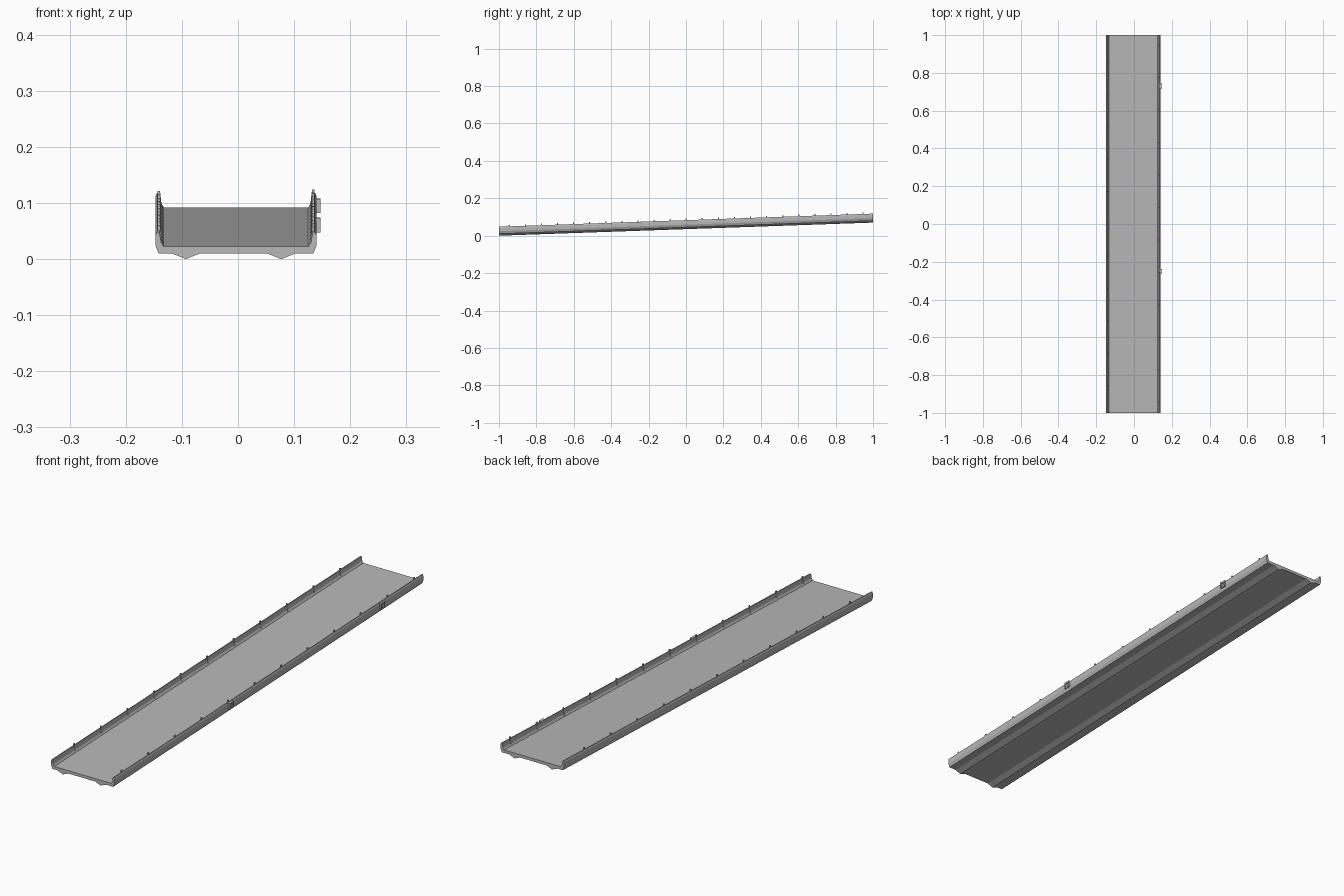
import bpy
import bmesh

cube = bpy.data.objects.get("Cube")
if cube:
    bpy.data.objects.remove(cube, do_unlink=True)

# Single concrete grey
grey = bpy.data.materials.new("concrete_grey")
grey.use_nodes = True
colour = (0.48, 0.48, 0.48, 1)
grey.diffuse_color = colour
grey.node_tree.nodes["Principled BSDF"].inputs["Base Color"].default_value = colour

CENTRE = -0.0035


def deck_height(y):
    """Road surface height along the ramp."""
    return 0.057 + 0.035 * y


def sweep(bm, profile, y0, y1):
    """Extrude an x/z profile along the sloping road, with end caps."""
    rings = [[bm.verts.new((x, y, deck_height(y) + z)) for x, z in profile]
             for y in (y0, y1)]
    n = len(profile)
    for i in range(n):
        j = (i + 1) % n
        bm.faces.new((rings[0][i], rings[0][j], rings[1][j], rings[1][i]))
    bm.faces.new(rings[0])
    bm.faces.new(rings[1])


def finish(name, bm):
    bmesh.ops.recalc_face_normals(bm, faces=bm.faces)
    mesh = bpy.data.meshes.new(name)
    bm.to_mesh(mesh)
    bm.free()
    mesh.materials.append(grey)
    obj = bpy.data.objects.new(name, mesh)
    bpy.context.collection.objects.link(obj)
    return obj


def sided(points, side):
    return [(CENTRE + side * x, z) for x, z in points]


def box(bm, x0, x1, y0, y1, z0, z1):
    sweep(bm, [(x0, z0), (x1, z0), (x1, z1), (x0, z1)], y0, y1)


# Road deck with side barriers and two V ridges underneath
barrier = [(0.1285, 0), (0.1335, 0.008), (0.1365, 0.026), (0.141, 0.026),
           (0.1435, 0.02), (0.1435, 0.002), (0.138, -0.012)]
profile = sided(barrier, 1)
for ridge in (0.077, -0.093):
    profile += [(ridge + 0.025, -0.012), (ridge, -0.022), (ridge - 0.025, -0.012)]
profile += sided(reversed(barrier), -1)
bm = bmesh.new()
sweep(bm, profile, -1, 1)
finish("road_deck", bm)

# Barrier posts, staggered between the two sides
post = [(0.130, 0.001), (0.133, 0.012), (0.1355, 0.034),
        (0.1395, 0.034), (0.141, 0.015)]
SPACING = 0.172
for name, side, start, count in (("left_posts", 1, -0.945, 12),
                                 ("right_posts", -1, -0.859, 11)):
    bm = bmesh.new()
    for i in range(count):
        y = start + i * SPACING
        sweep(bm, sided(post, side), y - 0.003, y + 0.003)
    finish(name, bm)

# Outer brackets: two uprights joined by a top bar and a back plate
for name, y in (("front_bracket", -0.25), ("rear_bracket", 0.73)):
    bm = bmesh.new()
    for s in (-1, 1):
        box(bm, 0.138, 0.147, y + s * 0.01 - 0.003, y + s * 0.01 + 0.003, 0, 0.025)
    box(bm, 0.138, 0.146, y - 0.007, y + 0.007, 0.019, 0.025)
    box(bm, 0.138, 0.142, y - 0.007, y + 0.007, 0, 0.019)
    finish(name, bm)
